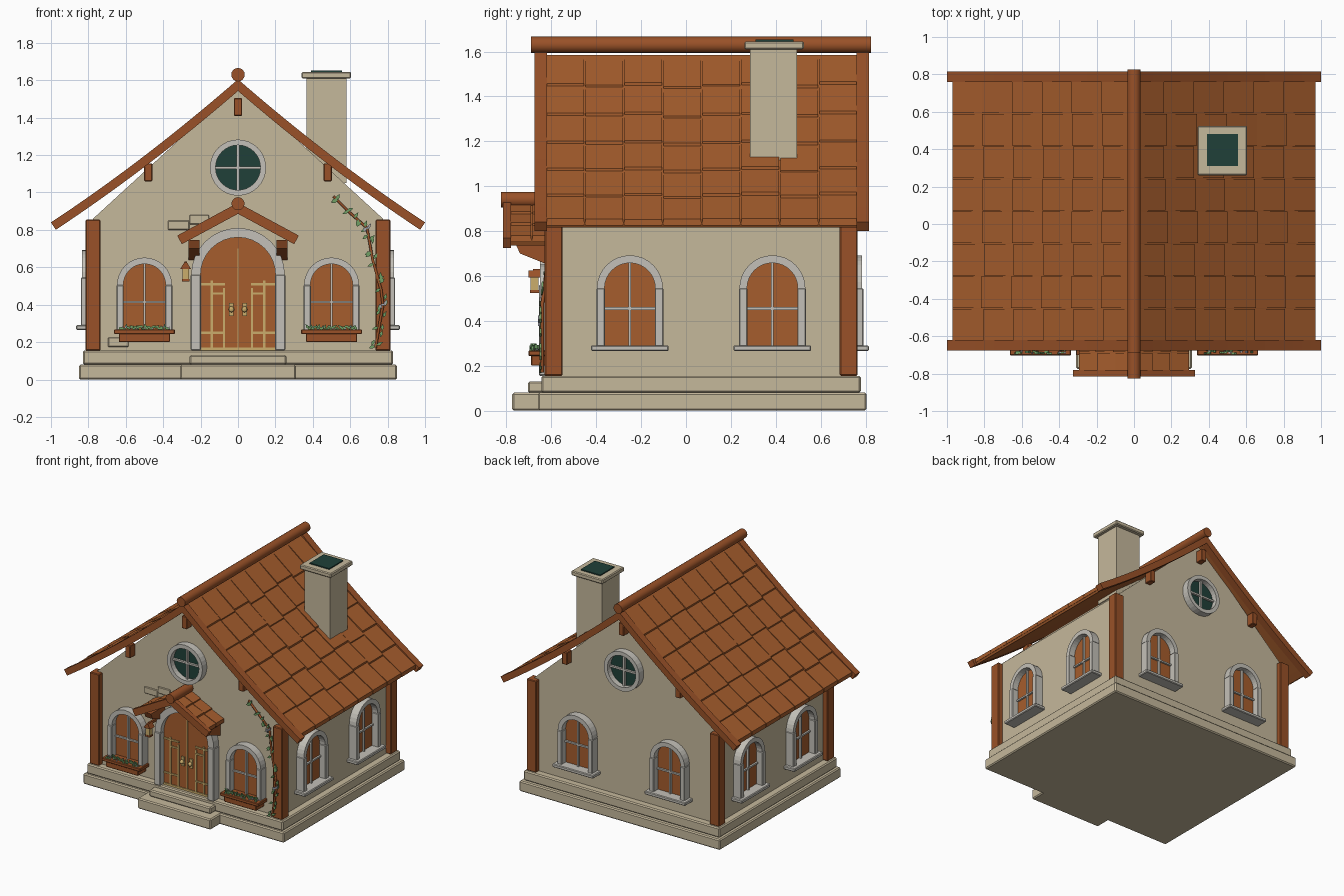
import bpy, bmesh, math, random
from mathutils import Matrix, Vector

random.seed(4)
cube = bpy.data.objects.get("Cube")
if cube:
    bpy.data.objects.remove(cube, do_unlink=True)


def material(name, *rgb):
    m = bpy.data.materials.new(name)
    m.use_nodes = True
    m.diffuse_color = (*rgb, 1)
    m.node_tree.nodes["Principled BSDF"].inputs["Base Color"].default_value = (*rgb, 1)
    return m


CREAM = material("cream plaster", .56, .48, .33)
STONE = material("pale grey stone", .55, .53, .48)
ROOF = material("orange wood", .38, .11, .026)
TIMBER = material("brown timber", .32, .083, .021)
GLASS = material("dark green glass", .014, .051, .04)
BRASS = material("pale brass", .60, .42, .15)
LEAF = material("leaf green", .16, .35, .13)
BLOSSOM = material("grey blossom", .38, .38, .42)


def strips(name, parts, mat, M=Matrix(), bevel=0):
    """Each part is (upper xz points, lower xz points, y0, y1), closed into a solid band."""
    bm = bmesh.new()
    for A, B, y0, y1 in parts:
        rings = [[bm.verts.new((p[0], y, p[1])) for p, y in ((a, y0), (a, y1), (b, y1), (b, y0))]
                 for a, b in zip(A, B)]
        for r, s in zip(rings, rings[1:]):
            for k in range(4):
                j = (k + 1) % 4
                bm.faces.new((r[k], r[j], s[j], s[k]))
        bm.faces.new(rings[0])
        bm.faces.new(rings[-1][::-1])
    bmesh.ops.recalc_face_normals(bm, faces=bm.faces)
    me = bpy.data.meshes.new(name)
    bm.to_mesh(me)
    bm.free()
    me.transform(M)
    me.materials.append(mat)
    ob = bpy.data.objects.new(name, me)
    bpy.context.collection.objects.link(ob)
    if bevel:
        mod = ob.modifiers.new("soft_edges", "BEVEL")
        mod.width, mod.segments = bevel, 1
    return ob


def block(x0, x1, y0, y1, z0, z1):
    return [(x0, z1), (x1, z1)], [(x0, z0), (x1, z0)], y0, y1


def box(name, dims, mat, M=Matrix(), bevel=0):
    return strips(name, [block(*dims)], mat, M, bevel)


def arc(r, cz, a0=0, a1=math.pi, n=16):
    return [(r * math.cos(a0 + (a1 - a0) * i / n), cz + r * math.sin(a0 + (a1 - a0) * i / n))
            for i in range(n + 1)]


def cylinder(name, r, y0, y1, z, mat):
    bpy.ops.mesh.primitive_cylinder_add(vertices=16, radius=r, depth=y1 - y0,
                                        location=(0, (y0 + y1) / 2, z), rotation=(math.pi / 2, 0, 0))
    ob = bpy.context.object
    ob.name = name
    ob.data.materials.append(mat)
    bpy.ops.object.shade_smooth_by_angle()


# Stone base and steps
box("lower_plinth", (-.85, .85, -.66, .805, 0, .08), CREAM, bevel=.008)
box("upper_plinth", (-.83, .83, -.645, .78, .08, .155), CREAM, bevel=.008)
box("lower_step", (-.31, .31, -.775, -.64, 0, .08), CREAM, bevel=.008)
box("upper_step", (-.26, .26, -.705, -.62, .08, .13), CREAM, bevel=.008)

# Walls with gables, corner posts, loose bricks
FRONT, BACK, SIDE = -.59, .725, .775
strips("walls", [([(-SIDE, .86), (0, 1.57), (SIDE, .86)],
                  [(-SIDE, .15), (0, .15), (SIDE, .15)], FRONT, BACK)], CREAM)
for x in (-.775, .775):
    for y in (FRONT, BACK):
        box("corner_post", (x - .04, x + .04, y - .04, y + .04, .155, .855), TIMBER, bevel=.005)
for x, z, w in ((-.375, .8, .115), (-.26, .83, .105), (-.695, .175, .11)):
    box("wall_brick", (x, x + w, FRONT - .012, FRONT, z, z + .05), CREAM, bevel=.004)


# Roofs: curved slab, verge boards and rows of tiles
def band(f, reach, thick, drop=0, n=20):
    A, B = [], []
    for i in range(-n, n + 1):
        x = reach * i / n
        z = f(x) - drop
        slope = 0 if i == 0 else (f(x + .001) - f(x - .001)) / .002
        size = math.hypot(slope, 1)
        A.append((x, z))
        t = thick * (math.hypot(f(.01) - f(0), .01) / .01 if i == 0 else 1)
        B.append((x + t * slope / size, z - t / size))
    return A, B


def roof(name, f, reach, y0, y1, rows, cols, boards, thick):
    strips(name + "_slab", [(*band(f, reach - .03, thick - .018, .02), y0, y1)], ROOF)
    for b0, b1 in boards:
        strips(name + "_verge_board", [(*band(f, reach, thick), b0, b1)], TIMBER)
    tiles = []
    for s in (-1, 1):
        for c in range(cols):
            ya, yb = (y0 + (y1 - y0) * k / cols for k in (c, c + 1))
            shift = random.uniform(-.012, .012)
            edge = [.01 + (reach - .04) * r / rows + (shift if 0 < r < rows else 0)
                    for r in range(rows + 1)]
            for xa, xb in zip(edge, edge[1:]):
                lift = random.uniform(.002, .008)
                tiles.append(([(s * xa, f(xa) - .016), (s * xb, f(xb) - lift)],
                              [(s * xa, f(xa) - .035), (s * xb, f(xb) - .035)],
                              ya + .003, yb - .003))
    strips(name + "_tiles", tiles, ROOF)


def main_curve(x):
    return 1.605 - .87 * abs(x) + .105 * x * x


def porch_curve(x):
    return .945 - .54 * abs(x)


roof("roof", main_curve, 1, -.625, .765, 6, 8, ((-.675, -.62), (.76, .815)), .047)
cylinder("roof_ridge", .036, -.69, .825, 1.63, TIMBER)
roof("porch_roof", porch_curve, .325, -.785, FRONT, 3, 2, ((-.815, -.78),), .052)
cylinder("porch_ridge", .035, -.825, FRONT, .94, TIMBER)

# Beam ends under the gables, porch brackets
for x, z in ((-.48, 1.06), (0, 1.41), (.48, 1.06)):
    for y0, y1 in ((FRONT - .06, FRONT), (BACK, BACK + .06)):
        box("beam_end", (x - .022, x + .022, y0, y1, z, z + .095), TIMBER, bevel=.004)
turn = Matrix.Rotation(math.pi / 2, 4, "Z")
for x in (-.235, .235):
    strips("porch_bracket", [([(-.76, .745), (FRONT, .745)], [(-.74, .70), (FRONT, .64)], -.03, .03)],
           TIMBER, Matrix.Translation((x, 0, 0)) @ turn)

# Chimney
box("chimney_stack", (.365, .58, .285, .495, 1.05, 1.62), CREAM)
box("chimney_cap", (.34, .605, .26, .525, 1.61, 1.645), CREAM, bevel=.006)
box("chimney_flue", (.39, .555, .31, .48, 1.64, 1.653), GLASS)


# Arched windows, facing local -y
def window(x, y, z, angle, sill=True):
    M = Matrix.Translation((x, y, z)) @ Matrix.Rotation(math.radians(angle), 4, "Z")
    pane = arc(.12, .28)
    strips("window_pane", [(pane, [(p[0], .02) for p in pane], -.012, .01)], ROOF, M)
    strips("window_arch", [(arc(.147, .28), arc(.113, .28), -.06, .01)], STONE, M)
    strips("window_jambs", [block(s * .13 - .019, s * .13 + .019, -.065, .01, .02, .28)
                            for s in (-1, 1)], STONE, M, .004)
    strips("window_bars", [block(-.006, .006, -.028, 0, .02, .395),
                           block(-.115, .115, -.026, 0, .184, .196)], STONE, M)
    if sill:
        box("window_sill", (-.173, .173, -.09, .01, 0, .026), STONE, M, .005)


for s in (-1, 1):
    window(s * .5, FRONT, .225, 0, False)
    window(s * .39, BACK, .265, 180)
    for y in (-.25, .385):
        window(s * SIDE, y, .265, s * 90)

# Round gable windows
for y, angle in ((FRONT, 0), (BACK, 180)):
    M = Matrix.Translation((0, y, 1.133)) @ Matrix.Rotation(math.radians(angle), 4, "Z")
    strips("round_glass", [(arc(.125, 0, .01, math.pi - .01), arc(.125, 0, -.01, .01 - math.pi),
                            -.012, .01)], GLASS, M)
    strips("round_frame", [(arc(.15, 0, 0, math.tau, 32), arc(.12, 0, 0, math.tau, 32),
                            -.055, .01)], STONE, M)
    strips("round_bars", [block(-.007, .007, -.03, 0, -.122, .122),
                          block(-.122, .122, -.028, 0, -.007, .007)], STONE, M)

# Double door with stone surround and brass fittings
M = Matrix.Translation((0, FRONT, 0))
panel = arc(.205, .56)
strips("door_panels", [(panel, [(p[0], .155) for p in panel], -.02, .01)], ROOF, M)
strips("door_arch", [(arc(.25, .56), arc(.2, .56), -.06, .01)], STONE, M)
strips("door_jambs", [block(s * .226 - .027, s * .226 + .027, -.066, .01, .155, .56)
                      for s in (-1, 1)], STONE, M, .005)
fittings = [block(-.004, .004, -.027, -.015, .16, .70), block(-.2, .2, -.027, -.015, .155, .17)]
for s in (-1, 1):
    for x, z1 in ((.075, .49), (.14, .53)):
        fittings.append(block(s * x - .006, s * x + .006, -.027, -.015, .16, z1))
    for x0, x1, z in ((.07, .2, .51), (.07, .14, .46), (.07, .2, .25)):
        xs = sorted((s * x0, s * x1))
        fittings.append(block(*xs, -.028, -.015, z - .006, z + .006))
    fittings.append(block(s * .035 - .012, s * .035 + .012, -.03, -.015, .34, .41))
    bpy.ops.mesh.primitive_uv_sphere_add(segments=10, ring_count=6, radius=.016,
                                         location=(s * .035, FRONT - .04, .375))
    bpy.context.object.name = "door_knob"
    bpy.context.object.data.materials.append(BRASS)
strips("door_fittings", fittings, BRASS, M)

# Wall lantern
M = Matrix.Translation((-.28, -.675, 0))
box("lantern_body", (-.018, .018, -.018, .018, .535, .595), BRASS, M)
strips("lantern_cap", [([(-.008, .625), (.008, .625)], [(-.028, .592), (.028, .592)], -.026, .026)],
       TIMBER, M)
strips("lantern_arm", [block(-.007, .007, -.007, .09, .61, .63),
                       block(-.02, .02, -.02, .02, .525, .538)], TIMBER, M)


# Planted flower boxes and climbing vine
def leaf(x, z, size, angle):
    u = Vector((math.cos(angle), math.sin(angle))) * size
    v = Vector((-u.y, u.x)) * .45
    c = Vector((x, z))
    return [c - u, c + v], [c - v, c + u]


for s in (-1, 1):
    M = Matrix.Translation((s * .5, FRONT, 0))
    box("flower_box", (-.137, .137, -.1, 0, .2, .25), TIMBER, M, .004)
    box("flower_box_rim", (-.163, .163, -.112, 0, .243, .268), TIMBER, M, .004)
    for name, mat, n, size in (("box_leaves", LEAF, 26, .016), ("box_blossoms", BLOSSOM, 10, .01)):
        parts = []
        for i in range(n):
            y = random.uniform(-.108, -.07)
            parts.append((*leaf(-.13 + .26 * i / (n - 1), random.uniform(.268, .284), size,
                                random.uniform(0, 3)), y, y + .01))
        strips(name, parts, mat, M)

path = [Vector(p) for p in ((.51, -.6, .98), (.6, -.6, .89), (.69, -.605, .81), (.72, -.62, .64),
                            (.765, -.64, .48), (.775, -.64, .4), (.735, -.64, .17))]
curve = bpy.data.curves.new("vine_stem", "CURVE")
curve.dimensions, curve.bevel_depth, curve.bevel_resolution = "3D", .008, 1
spline = curve.splines.new("POLY")
spline.points.add(len(path) - 1)
for p, co in zip(spline.points, path):
    p.co = (*co, 1)
curve.materials.append(TIMBER)
bpy.context.collection.objects.link(bpy.data.objects.new("vine_stem", curve))
leaves, buds = [], []
for a, b in zip(path, path[1:]):
    for i in range(max(2, round((b - a).length / .026))):
        p = a.lerp(b, random.random())
        leaves.append((*leaf(p.x + random.choice((-.018, .018)), p.z, .02, random.uniform(.3, 1.6)),
                       p.y - .012, p.y - .005))
for p in (path[2], path[5]):
    buds += [(*leaf(p.x + .012 * k, p.z + .01 * k, .016, k), p.y - .02, p.y - .01) for k in (-1, 0, 1)]
strips("vine_leaves", leaves, LEAF)
strips("vine_blossoms", buds, BLOSSOM)
